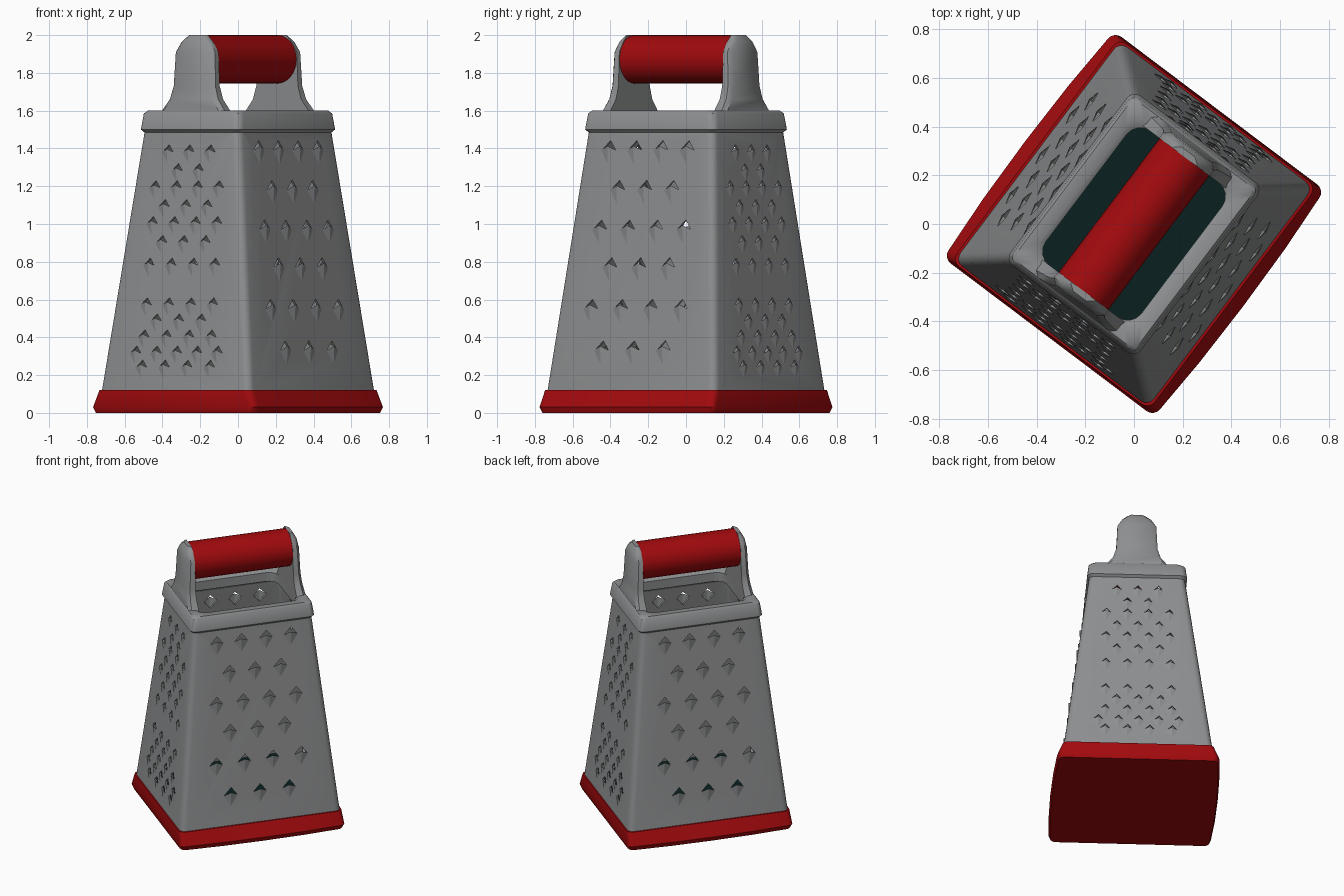
import bpy, bmesh, math

if "Cube" in bpy.data.objects:
    bpy.data.objects.remove(bpy.data.objects["Cube"])

TURN = math.radians(53)      # the grater stands turned about z; parts are modelled unturned


def material(name, rgb):
    m = bpy.data.materials.new(name)
    m.diffuse_color = (*rgb, 1)
    m.use_nodes = True
    m.node_tree.nodes["Principled BSDF"].inputs["Base Color"].default_value = m.diffuse_color
    return m


STEEL = material("grey steel", (0.27, 0.275, 0.28))
RED = material("red plastic", (0.36, 0.003, 0.004))
DARK = material("dark teal floor", (0.003, 0.014, 0.014))


def finish(name, bm, mat, smooth=True, recalc=True):
    if recalc:
        bmesh.ops.recalc_face_normals(bm, faces=bm.faces)
    me = bpy.data.meshes.new(name)
    bm.to_mesh(me)
    bm.free()
    me.materials.append(mat)
    ob = bpy.data.objects.new(name, me)
    bpy.context.collection.objects.link(ob)
    ob.rotation_euler.z = TURN
    if smooth:
        smooth_object(ob)
    return ob


def smooth_object(ob):
    bpy.ops.object.select_all(action='DESELECT')
    ob.select_set(True)
    bpy.context.view_layer.objects.active = ob
    bpy.ops.object.shade_smooth_by_angle(angle=math.radians(40))


def ring(a, b, r, bulge=0.0, n=4):
    """Rounded rectangle with half sizes a, b; long sides may bow outward."""
    pts = []
    for k, (sx, sy) in enumerate([(1, 1), (-1, 1), (-1, -1), (1, -1)]):
        for i in range(n + 1):
            t = math.radians(90 * k + 90 * i / n)
            pts.append((sx * (a - r) + r * math.cos(t), sy * (b - r) + r * math.sin(t)))
        if bulge and k in (0, 2):
            for f in (0.5, 0, -0.5):
                pts.append((sx * f * a, sy * (b + bulge * (1 - f * f))))
    return pts


def loft(name, sections, mat, closed=False):
    """Skin rings (z, a, b, r, bulge); closed joins the last ring to the first."""
    bm = bmesh.new()
    rows = [[bm.verts.new((x, y, z)) for x, y in ring(a, b, r, g)]
            for z, a, b, r, g in sections]
    n = len(rows[0])
    pairs = list(zip(rows, rows[1:])) + ([(rows[-1], rows[0])] if closed else [])
    for p, q in pairs:
        for i in range(n):
            j = (i + 1) % n
            bm.faces.new((p[i], p[j], q[j], q[i]))
    if not closed:
        bm.faces.new(rows[0])
        bm.faces.new(rows[-1])
    return finish(name, bm, mat)


# Red foot and the dark floor inside
loft("foot", [(0, 0.570, 0.533, 0.04, 0.018), (0.03, 0.582, 0.543, 0.04, 0.018),
              (0.12, 0.572, 0.508, 0.04, 0.0001)], RED)
loft("inner_floor", [(0.10, 0.548, 0.483, 0.04, 0), (0.125, 0.548, 0.483, 0.04, 0)], DARK)

# Hollow tapered body with collar, one closed skin
body = loft("body", [
    (0.10, 0.565, 0.50, 0.04, 0), (1.485, 0.422, 0.322, 0.04, 0),
    (1.50, 0.437, 0.335, 0.04, 0), (1.585, 0.424, 0.325, 0.04, 0),
    (1.60, 0.412, 0.313, 0.05, 0), (1.60, 0.365, 0.265, 0.07, 0),
    (1.585, 0.345, 0.245, 0.07, 0), (1.52, 0.345, 0.245, 0.07, 0),
    (1.485, 0.408, 0.308, 0.035, 0), (0.10, 0.551, 0.486, 0.035, 0)], STEEL, closed=True)


def on_wall(face, s, w, z, d):
    """Point on a wall: w to the right seen from outside, d outward."""
    t = (z - 0.10) / 1.385
    if face == "u":
        return (s * (0.565 - 0.143 * t + d), s * w, z)
    return (-s * w, s * (0.50 - 0.178 * t + d), z)


# Hole layout: coarse on the wide walls, fine on the narrow walls
holes = []
for i, z in enumerate((1.39, 1.18, 0.97, 0.77, 0.55, 0.33)):
    count = 3 if i % 2 else 4
    step = 0.205 - 0.03 * (z - 0.33)
    holes += [("v", (k - (count - 1) / 2) * step, z, 0.046, 0.052) for k in range(count)]
fine = [(1.38, 3), (1.28, 2), (1.19, 4), (1.09, 3), (1.00, 4), (0.90, 3), (0.78, 4),
        (0.57, 4), (0.485, 3), (0.40, 4), (0.315, 5), (0.24, 4)]
for z, count in fine:
    step = 0.15 - 0.01 * (z - 0.24) if count < 5 else 0.135
    holes += [("u", (k - (count - 1) / 2) * step, z, 0.036, 0.04) for k in range(count)]

cut, teeth = bmesh.new(), bmesh.new()
for face, w, z, hw, hh in holes:
    for s in (1, -1):
        diamond = [(-hw, 0), (0, -hh), (hw, 0), (0.15 * hw, hh)]
        a = [cut.verts.new(on_wall(face, s, w + x, z + y, -0.05)) for x, y in diamond]
        b = [cut.verts.new(on_wall(face, s, w + x, z + y, 0.05)) for x, y in diamond]
        cut.faces.new(a)
        cut.faces.new(b)
        for i in range(4):
            j = (i + 1) % 4
            cut.faces.new((a[i], a[j], b[j], b[i]))
        # raised tooth over the lower part of the hole
        l, r, low, tip = [teeth.verts.new(on_wall(face, s, w + x, z + y, d)) for x, y, d in (
            (-1.1 * hw, 0, 0), (1.1 * hw, 0, 0), (0, -1.4 * hh, 0), (0, 0.45 * hh, 0.35 * hw))]
        teeth.faces.new((l, low, tip))
        teeth.faces.new((low, r, tip))

cutter = finish("hole_cutter", cut, STEEL, smooth=False)
cutter.hide_render = True
finish("grating_teeth", teeth, STEEL, smooth=False, recalc=False)

mod = body.modifiers.new("holes", 'BOOLEAN')
mod.operation = 'DIFFERENCE'
mod.solver = 'EXACT'
mod.object = cutter
bpy.context.view_layer.objects.active = body
bpy.ops.object.modifier_move_to_index(modifier="holes", index=0)
bpy.ops.object.modifier_apply(modifier="holes")
bpy.data.objects.remove(cutter)

# Handle brackets: (z, half width, outer u)
profile = [(1.57, 0.225, 0.415), (1.61, 0.20, 0.412), (1.66, 0.160, 0.407), (1.73, 0.138, 0.402),
           (1.91, 0.130, 0.394), (1.965, 0.095, 0.388), (2.0, 0.06, 0.37)]
for name, s in (("rear_handle_bracket", 1), ("front_handle_bracket", -1)):
    bm = bmesh.new()
    rows = []
    for z, h, u in profile:
        section = [(0.344, -h), (u - 0.02, -h), (u, -h + 0.025),
                   (u, h - 0.025), (u - 0.02, h), (0.344, h)]
        rows.append([bm.verts.new((s * x, y, z)) for x, y in section])
    for p, q in zip(rows, rows[1:]):
        for i in range(6):
            j = (i + 1) % 6
            bm.faces.new((p[i], p[j], q[j], q[i]))
    bm.faces.new(rows[0])
    bm.faces.new(rows[-1])
    finish(name, bm, STEEL)

# Red handle grip along the long axis
bm = bmesh.new()
bmesh.ops.create_cone(bm, cap_ends=True, segments=32, radius1=0.128, radius2=0.128, depth=0.69)
for v in bm.verts:
    x, y, z = v.co
    v.co = (z, y, x + 1.872)
finish("handle_grip", bm, RED)
